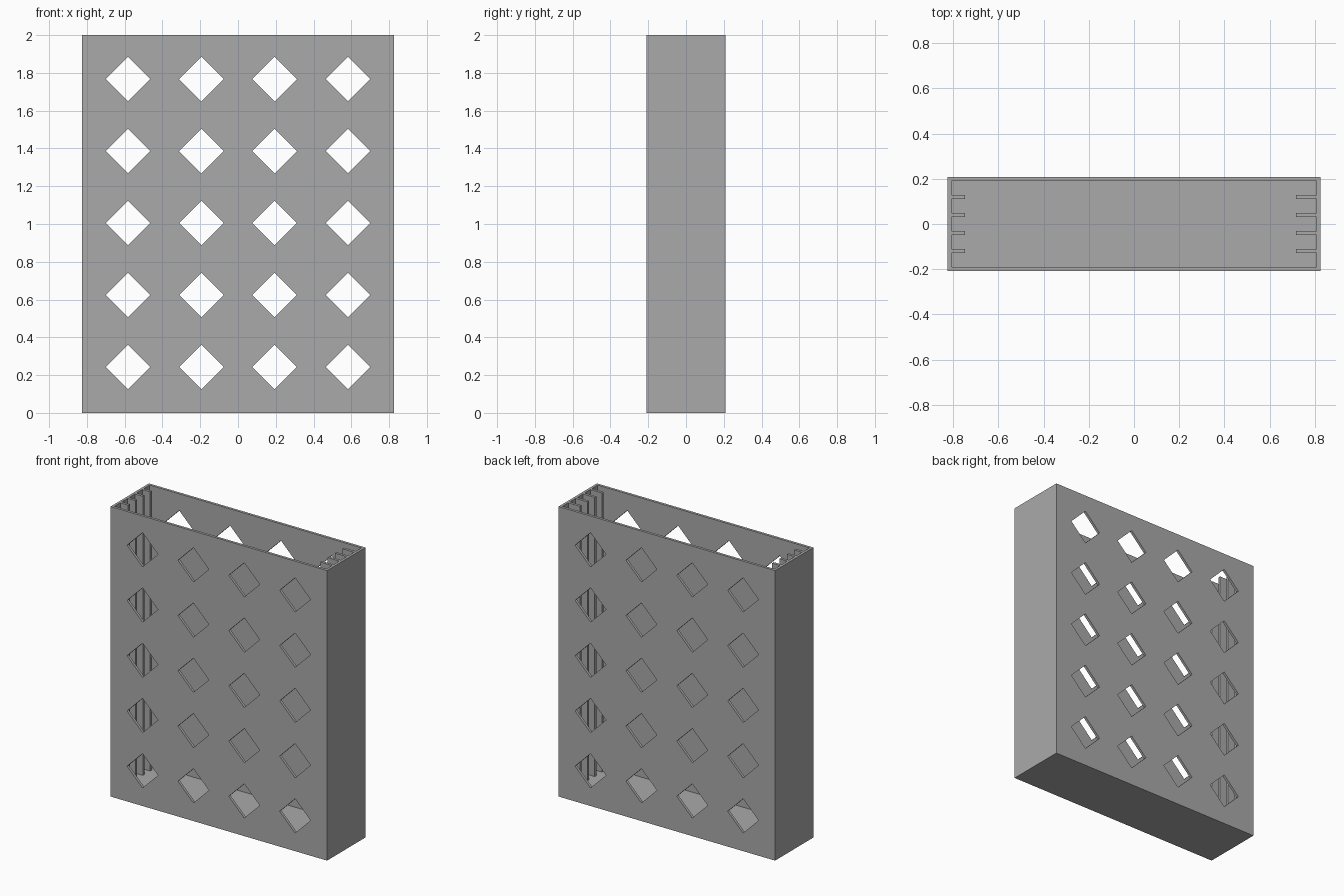
import bpy
import bmesh

HALF_X, HALF_Y, HEIGHT = 0.826, 0.209, 2.0
WALL, FLOOR = 0.018, 0.075
RIB_LEFT, RIB_RIGHT = 0.09, 0.06      # how far the ribs reach inward
HOLE = 0.118                          # half diagonal of a diamond hole

if "Cube" in bpy.data.objects:
    bpy.data.objects.remove(bpy.data.objects["Cube"], do_unlink=True)

grey = bpy.data.materials.new("grey plastic")
grey.use_nodes = True
colour = (0.4, 0.4, 0.4, 1)
grey.diffuse_color = colour
grey.node_tree.nodes["Principled BSDF"].inputs["Base Color"].default_value = colour


def prisms(name, profiles, depth):
    """Object made of closed profiles, each pushed along the depth vector."""
    bm = bmesh.new()
    for points in profiles:
        face = bm.faces.new([bm.verts.new(p) for p in points])
        new = bmesh.ops.extrude_face_region(bm, geom=[face])["geom"]
        verts = [v for v in new if isinstance(v, bmesh.types.BMVert)]
        bmesh.ops.translate(bm, verts=verts, vec=depth)
    # the start cap is kept by the extrusion, so every prism is closed
    bmesh.ops.recalc_face_normals(bm, faces=bm.faces)
    mesh = bpy.data.meshes.new(name)
    bm.to_mesh(mesh)
    bm.free()
    obj = bpy.data.objects.new(name, mesh)
    bpy.context.collection.objects.link(obj)
    mesh.materials.append(grey)
    return obj


def cut(obj, cutter):
    mod = obj.modifiers.new(cutter.name, 'BOOLEAN')
    mod.operation, mod.solver, mod.object = 'DIFFERENCE', 'EXACT', cutter
    cutter.hide_render = True
    bpy.context.view_layer.objects.active = obj
    bpy.ops.object.modifier_apply(modifier=mod.name)
    bpy.data.objects.remove(cutter, do_unlink=True)


# outer block
corners = [(-1, -1), (1, -1), (1, 1), (-1, 1)]
case = prisms("slotted_case", [[(sx * HALF_X, sy * HALF_Y, 0) for sx, sy in corners]],
              (0, 0, HEIGHT))

# cavity whose outline steps around four guide ribs on each end wall
ix, iy = HALF_X - WALL, HALF_Y - WALL
ribs = [-0.12, -0.04, 0.04, 0.12]


def ribbed_side(x, tip):
    side = [(x, -iy)]
    for y in ribs:
        a, b = y - WALL / 2, y + WALL / 2
        side += [(x, a), (tip, a), (tip, b), (x, b)]
    return side + [(x, iy)]


outline = ribbed_side(ix, ix - RIB_LEFT) + ribbed_side(-ix, RIB_RIGHT - ix)[::-1]
cut(case, prisms("cavity_cutter", [[(x, y, FLOOR) for x, y in outline]], (0, 0, HEIGHT)))

# diamond holes straight through the front and back walls
diamond = [(-1, 0), (0, -1), (1, 0), (0, 1)]
holes = [[(-0.582 + 0.388 * i + dx * HOLE, -0.5, 0.243 + 0.381 * j + dz * HOLE)
          for dx, dz in diamond] for i in range(4) for j in range(5)]
cut(case, prisms("diamond_cutter", holes, (0, 1, 0)))
